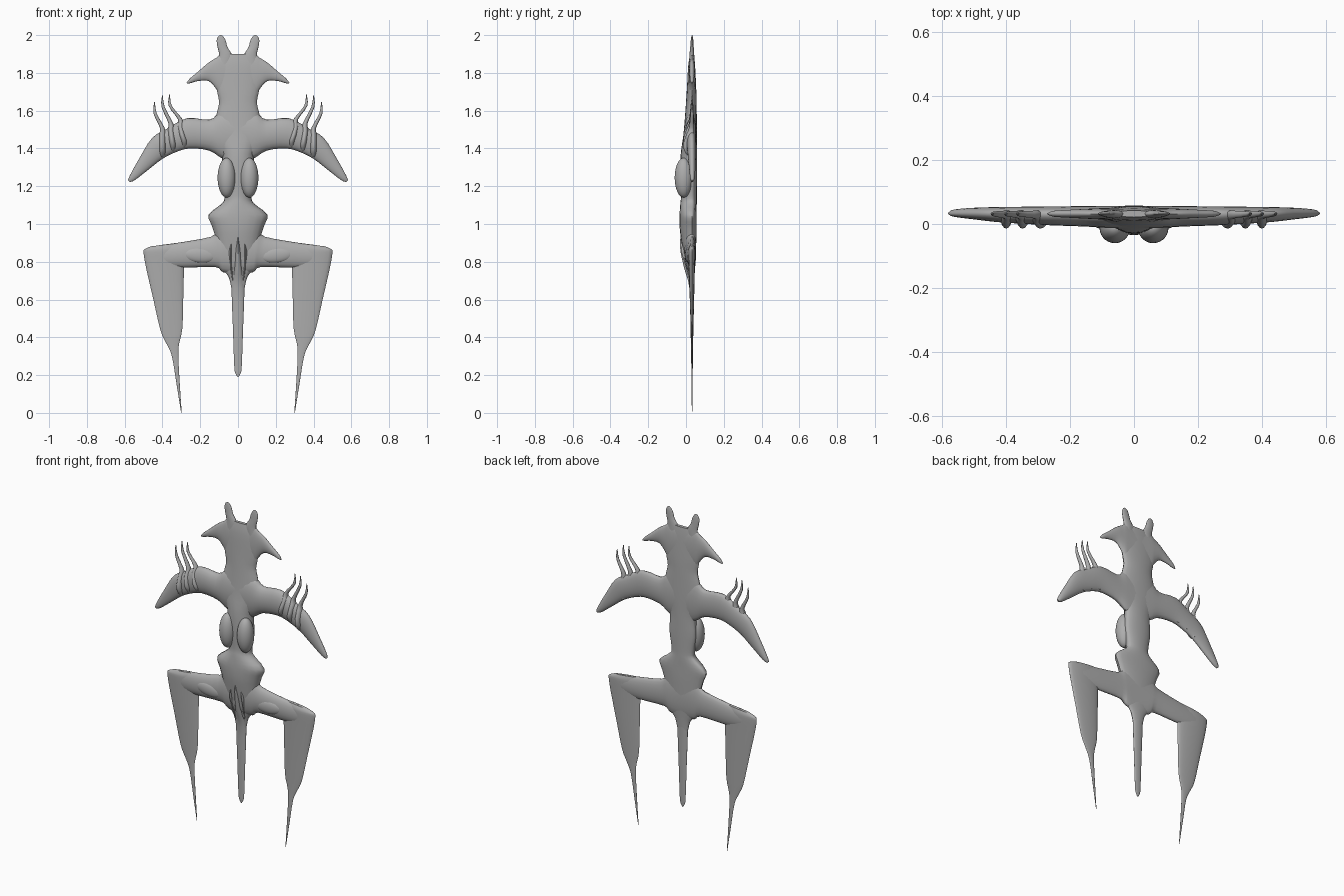
import bpy, bmesh, math
from mathutils import Vector

MID = 0.032      # depth of the thin outer rim
RING = 20        # points around each cross-section

grey = bpy.data.materials.new("stone grey")
grey.diffuse_color = (0.42, 0.42, 0.42, 1)


def finish(obj, mirror):
    obj.data.materials.append(grey)
    if mirror:
        obj.modifiers.new("mirror", 'MIRROR')
    bpy.ops.object.select_all(action='DESELECT')
    obj.select_set(True)
    bpy.context.view_layer.objects.active = obj
    bpy.ops.object.shade_smooth_by_angle(angle=math.radians(50))


def smooth_rows(rows, steps):
    """Catmull-Rom interpolation through section rows."""
    rows = [Vector(r) for r in rows]
    out = []
    for i in range(len(rows) - 1):
        p1, p2 = rows[i], rows[i + 1]
        p0 = rows[i - 1] if i else p1
        p3 = rows[i + 2] if i + 2 < len(rows) else p2
        for s in range(steps):
            t = s / steps
            out.append(p1 + 0.5 * t * ((p2 - p0) + t * ((2 * p0 - 5 * p1 + 4 * p2 - p3)
                       + t * (3 * p1 - p0 - 3 * p2 + p3))))
    return out + [rows[-1]]


def loft(name, rows, mirror=True, steps=3):
    """Rows: edge A (x, z), edge B (x, z), front y, back y."""
    bm = bmesh.new()
    rings = []
    for xa, za, xb, zb, f, b in smooth_rows(rows, steps):
        ring = []
        for k in range(RING):
            a = 2 * math.pi * k / RING
            u, s = 0.5 + 0.5 * math.cos(a), math.sin(a)
            y = MID + s * ((b - MID) if s > 0 else (MID - f))
            ring.append(bm.verts.new((xa + (xb - xa) * u, y, za + (zb - za) * u)))
        rings.append(ring)
    for r, q in zip(rings, rings[1:]):
        for k in range(RING):
            j = (k + 1) % RING
            bm.faces.new((r[k], r[j], q[j], q[k]))
    if abs(rows[0][0]) + abs(rows[0][2]) > 1e-6:
        bm.faces.new(rings[0])
    bm.faces.new(rings[-1])
    bmesh.ops.recalc_face_normals(bm, faces=bm.faces)
    mesh = bpy.data.meshes.new(name)
    bm.to_mesh(mesh)
    bm.free()
    obj = bpy.data.objects.new(name, mesh)
    bpy.context.collection.objects.link(obj)
    finish(obj, mirror)


def blob(name, loc, radii, tilt=0):
    bpy.ops.mesh.primitive_uv_sphere_add(segments=28, ring_count=16, radius=1)
    obj = bpy.context.object
    obj.name = name
    for v in obj.data.vertices:
        x, y, z = (c * r for c, r in zip(v.co, radii))
        c, s = math.cos(tilt), math.sin(tilt)
        v.co = (x * c + z * s + loc[0], y + loc[1], z * c - x * s + loc[2])
    finish(obj, True)


# Central column from head to pelvis: z, half width, front, back
column = [(1.90, .07, .022, .042), (1.84, .11, .012, .048), (1.72, .113, .005, .054),
          (1.645, .10, .0, .056), (1.575, .115, -.005, .057), (1.47, .13, -.014, .058),
          (1.37, .085, -.028, .058), (1.25, .088, -.03, .058), (1.15, .073, -.026, .057),
          (1.11, .083, -.03, .057), (1.05, .155, -.034, .056), (0.99, .138, -.034, .056),
          (0.93, .12, -.028, .055), (0.82, .10, -.01, .052), (0.765, .085, .004, .048),
          (0.72, .05, .012, .045), (0.655, .034, .02, .041)]
loft("torso_column", [(-w, z, w, z, f, b) for z, w, f, b in column], mirror=False)

# Long tail spike with its raised keel running up the pelvis
tail = [(0.93, .006, -.03, .045), (0.86, .018, -.03, .045), (0.76, .026, -.008, .045),
        (0.66, .034, .018, .042), (0.45, .027, .024, .039), (0.25, .02, .028, .036),
        (0.21, .014, .029, .035), (0.19, .003, .031, .033)]
loft("tail", [(-w, z, w, z, f, b) for z, w, f, b in tail], mirror=False)

# Head: side wings and horns
loft("head_wing", [(0, 1.895, 0, 1.66, .013, .05), (.085, 1.90, .085, 1.67, .014, .05),
                   (.115, 1.88, .115, 1.715, .015, .049), (.155, 1.855, .155, 1.757, .017, .047),
                   (.21, 1.808, .21, 1.757, .02, .044), (.255, 1.77, .25, 1.746, .023, .041),
                   (.272, 1.748, .268, 1.743, .03, .034)])
loft("horn", [(.03, 1.82, .12, 1.82, .016, .046), (.03, 1.89, .10, 1.89, .018, .044),
              (.055, 1.935, .108, 1.935, .022, .041), (.065, 1.97, .113, 1.97, .025, .039),
              (.077, 1.992, .106, 1.992, .028, .036), (.088, 2.0, .095, 2.0, .031, .033)])

# Arms tapering to a downward point
loft("arm", [(0, 1.60, 0, 1.33, -.012, .057), (.095, 1.59, .08, 1.345, -.012, .057),
             (.15, 1.552, .15, 1.388, -.008, .056), (.27, 1.56, .255, 1.40, -.004, .055),
             (.375, 1.505, .33, 1.38, .001, .054), (.455, 1.455, .40, 1.345, .006, .053),
             (.52, 1.352, .475, 1.287, .014, .051), (.572, 1.258, .545, 1.233, .022, .046),
             (.582, 1.23, .572, 1.222, .029, .038)])

# Three ridges across each arm, each ending in a thin upright spike
for i, (bx, bz, tx, tz, lx, lz) in enumerate([(.305, 1.535, .362, 1.685, .285, 1.405),
                                              (.355, 1.515, .400, 1.68, .345, 1.385),
                                              (.400, 1.49, .442, 1.645, .400, 1.355)]):
    mx, mz = (bx + lx) / 2, (bz + lz) / 2
    loft("arm_ridge_spike_%d" % (i + 1), [
        (lx - .012, lz, lx + .012, lz, .015, .045), (lx - .02, lz + .03, lx + .02, lz + .03, -.008, .045),
        (mx - .02, mz, mx + .02, mz, -.014, .045), (bx - .018, bz - .02, bx + .018, bz - .02, .0, .044),
        (bx - .011, bz + .02, bx + .014, bz + .02, .016, .042),
        (tx - .012, tz - .06, tx + .005, tz - .06, .024, .039),
        (tx - .002, tz, tx + .002, tz, .031, .033)])

# Rounded chest pods
blob("chest_pod", (.06, -.012, 1.245), (.048, .048, .105))

# Thighs reaching sideways from the pelvis
loft("thigh", [(0, 1.0, 0, .73, -.012, .054), (.10, .965, .08, .745, -.008, .054),
               (.145, .932, .12, .772, -.002, .053), (.29, .905, .285, .769, .003, .052),
               (.40, .89, .40, .775, .012, .049), (.46, .88, .46, .80, .02, .044)])
blob("thigh_muscle", (.20, .012, .835), (.09, .018, .04), math.radians(-4))

# Pelvis creases beside the keel
loft("pelvis_ridge", [(.026, .93, .032, .93, -.01, .04), (.03, .86, .05, .86, -.025, .04),
                      (.03, .79, .046, .79, -.006, .04), (.024, .70, .032, .70, .018, .04)])

# Blade-like lower legs
loft("lower_leg_blade", [(.30, .90, .46, .882, .022, .042), (.29, .882, .492, .868, .014, .047),
                         (.285, .85, .50, .85, .011, .049), (.286, .77, .487, .77, .014, .047),
                         (.29, .60, .448, .60, .02, .043), (.295, .445, .41, .435, .025, .039),
                         (.312, .365, .378, .365, .027, .037), (.316, .30, .35, .30, .028, .036),
                         (.308, .15, .325, .15, .029, .035), (.298, 0, .301, 0, .031, .033)])
